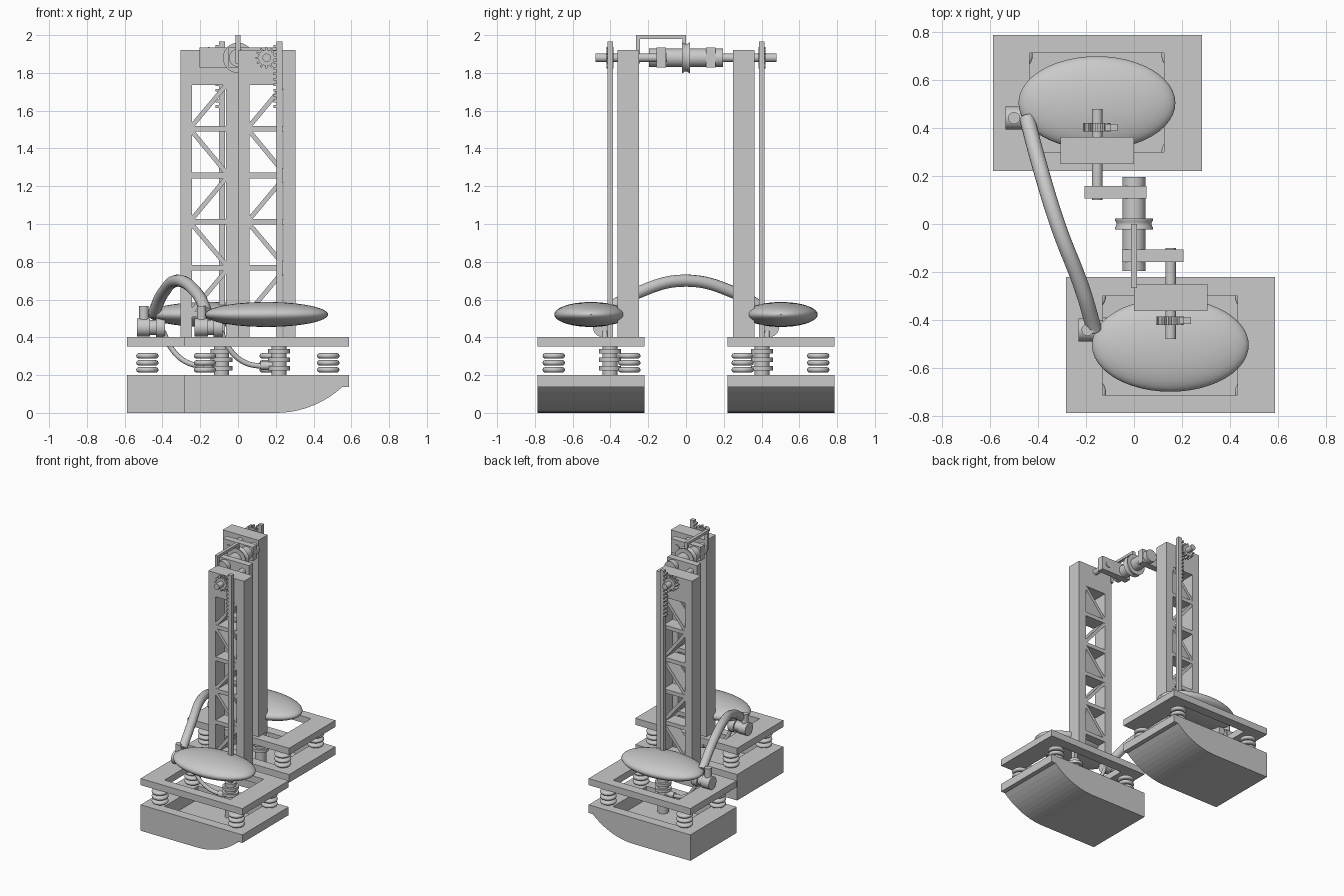
import bpy, bmesh, math
from mathutils import Matrix, Vector

if "Cube" in bpy.data.objects:
    bpy.data.objects.remove(bpy.data.objects["Cube"])

grey = bpy.data.materials.new("machine grey")
grey.diffuse_color = (0.59, 0.59, 0.59, 1)
grey.use_nodes = True
grey.node_tree.nodes["Principled BSDF"].inputs["Base Color"].default_value = grey.diffuse_color
OFFSET = -0.305          # x shift of the rear leg
rear = False             # rear leg is mirrored in y and shifted in x


def finish(name, bm, smooth=False):
    if rear:
        bmesh.ops.scale(bm, vec=(1, -1, 1), verts=bm.verts)
        bmesh.ops.translate(bm, vec=(OFFSET, 0, 0), verts=bm.verts)
    bmesh.ops.recalc_face_normals(bm, faces=bm.faces)
    me = bpy.data.meshes.new(name)
    bm.to_mesh(me)
    bm.free()
    me.materials.append(grey)
    ob = bpy.data.objects.new(name, me)
    bpy.context.collection.objects.link(ob)
    if smooth:
        bpy.ops.object.select_all(action='DESELECT')
        ob.select_set(True)
        bpy.context.view_layer.objects.active = ob
        bpy.ops.object.shade_smooth_by_angle(angle=math.radians(35))
    return ob


def add_box(bm, x, y, z, rot=None):
    size = Vector((x[1] - x[0], y[1] - y[0], z[1] - z[0]))
    mid = Vector((sum(x), sum(y), sum(z))) / 2
    m = Matrix.Translation(mid)
    if rot is not None:
        m = m @ Matrix.Rotation(rot, 4, 'Y')
    bmesh.ops.create_cube(bm, size=1, matrix=m @ Matrix.Diagonal((*size, 1)))


def box(name, x, y, z):
    bm = bmesh.new()
    add_box(bm, x, y, z)
    return finish(name, bm)


def lathe(name, centre, axis, profile, n=32):
    """Turn (radius, distance) points about an axis through centre."""
    bm = bmesh.new()
    rings = []
    for r, d in profile:
        ring = []
        for i in range(n):
            a = 2 * math.pi * i / n
            c, s = r * math.cos(a), r * math.sin(a)
            p = {'X': (d, c, s), 'Y': (c, d, s), 'Z': (c, s, d)}[axis]
            ring.append(bm.verts.new(Vector(centre) + Vector(p)))
        rings.append(ring)
    for a, b in zip(rings, rings[1:]):
        for i in range(n):
            j = (i + 1) % n
            bm.faces.new((a[i], a[j], b[j], b[i]))
    bm.faces.new(rings[0])
    bm.faces.new(rings[-1])
    return finish(name, bm, True)


def prism(name, outline, y0, y1):
    """Extrude an x-z outline along y."""
    bm = bmesh.new()
    f = bm.faces.new([bm.verts.new((x, y0, z)) for x, z in outline])
    r = bmesh.ops.extrude_face_region(bm, geom=[f])
    bmesh.ops.translate(bm, vec=(0, y1 - y0, 0),
                        verts=[v for v in r['geom'] if isinstance(v, bmesh.types.BMVert)])
    return finish(name, bm)


def cut(ob, x, y, z):
    tool = box(ob.name + "_cutter", x, y, z)
    mod = ob.modifiers.new("opening", 'BOOLEAN')
    mod.object, mod.solver = tool, 'EXACT'
    bpy.context.view_layer.objects.active = ob
    bpy.ops.object.modifier_apply(modifier=mod.name)
    bpy.data.objects.remove(tool, do_unlink=True)


def tube(name, points, radius):
    cu = bpy.data.curves.new(name, 'CURVE')
    cu.dimensions = '3D'
    cu.bevel_depth, cu.bevel_resolution = radius, 4
    cu.use_fill_caps = True
    sp = cu.splines.new('BEZIER')
    sp.bezier_points.add(len(points) - 1)
    for bp, (x, y, z) in zip(sp.bezier_points, points):
        bp.co = (x + OFFSET, -y, z) if rear else (x, y, z)
        bp.handle_left_type = bp.handle_right_type = 'AUTO'
    cu.materials.append(grey)
    bpy.context.collection.objects.link(bpy.data.objects.new(name, cu))


def build_leg(tag):
    X, Y = (-0.282, 0.587), (-0.785, -0.22)
    hole_x, hole_y = (-0.13, 0.43), (-0.71, -0.3)

    # Hollow foot with an upswept toe
    toe = [(0.2 + 0.52 * math.sin(t), 0.52 - 0.52 * math.cos(t))
           for t in [0.745 * i / 10 for i in range(11)]]
    foot = prism(tag + "_foot", [(X[0], 0.2), (X[0], 0)] + toe + [(X[1], toe[-1][1]), (X[1], 0.2)], *Y)
    cut(foot, hole_x, hole_y, (0.1, 0.3))

    # Deck plate with opening
    deck = box(tag + "_deck", X, Y, (0.352, 0.403))
    cut(deck, hole_x, hole_y, (0.3, 0.5))

    # Spring rings at the corners
    for x in (-0.175, 0.478):
        for y in (-0.7, -0.3):
            for z in (0.228, 0.265, 0.302):
                prof = [(0.045 + 0.014 * math.sin(a), z - 0.014 * math.cos(a))
                        for a in [math.pi * i / 8 for i in range(9)]]
                lathe(tag + "_spring", (x, y, 0), 'Z', prof, 24)

    # Lattice tower
    py = (-0.362, -0.25)
    bm = bmesh.new()
    add_box(bm, (0, 0.062), py, (0.403, 1.92))
    add_box(bm, (0.242, 0.305), py, (0.403, 1.92))
    add_box(bm, (0.062, 0.242), py, (1.735, 1.92))
    levels = [1.75, 1.505, 1.257, 1.012, 0.768, 0.523]
    for i, z in enumerate(levels):
        if i:
            add_box(bm, (0.06, 0.244), py, (z - 0.015, z + 0.015))
            h = levels[i - 1] - z - 0.03
            mid = (levels[i - 1] + z) / 2
            ang = math.atan2(h, 0.18) * (-1 if i % 2 else 1)
            L = math.hypot(h, 0.18) / 2
            add_box(bm, (0.152 - L, 0.152 + L), (py[0] + 0.002, py[1] - 0.002),
                    (mid - 0.012, mid + 0.012), ang)
    finish(tag + "_tower", bm)

    # Flattened ellipsoid tank
    bm = bmesh.new()
    bmesh.ops.create_uvsphere(bm, u_segments=48, v_segments=24, radius=1)
    bmesh.ops.transform(bm, verts=bm.verts,
                        matrix=Matrix.Translation((0.151, -0.503, 0.521)) @ Matrix.Diagonal((0.326, 0.194, 0.066, 1)))
    finish(tag + "_tank", bm, True)

    # Toothed rack rod
    bm = bmesh.new()
    add_box(bm, (0.205, 0.236), (-0.416, -0.386), (0.3, 1.965))
    for i in range(12):
        z = 1.615 + i * 0.029
        add_box(bm, (0.187, 0.207), (-0.416, -0.386), (z, z + 0.014))
    finish(tag + "_rack", bm)

    # Piston with flanges under the rack
    prof = [(0.04, 0.1)]
    for z in (0.225, 0.27, 0.315):
        prof += [(0.04, z), (0.058, z), (0.058, z + 0.022), (0.04, z + 0.022)]
    lathe(tag + "_piston", (0.218, -0.402, 0), 'Z', prof + [(0.04, 0.365)])

    # Pinion gear
    teeth = []
    for i in range(12):
        for k, r in ((-0.26, 0.042), (-0.15, 0.058), (0.15, 0.058), (0.26, 0.042)):
            a = 2 * math.pi * (i + k) / 12
            teeth.append((0.15 + r * math.cos(a), 1.88 + r * math.sin(a)))
    prism(tag + "_pinion", teeth, -0.42, -0.385)

    # Drive shaft and crank arm reaching back to the central axle
    lathe(tag + "_drive_shaft", (0.152, 0, 1.88), 'Y', [(0.022, -0.478), (0.022, -0.1)], 24)
    arm_x = (0.1, 0.356) if rear else (-0.05, 0.205)
    box(tag + "_crank_arm", arm_x, (-0.157, -0.107), (1.828, 1.935))

    # Pump on the deck, with its upright fitting
    lathe(tag + "_pump", (0, -0.44, 0.453), 'X',
          [(0.048, -0.23), (0.048, -0.16), (0.04, -0.16), (0.04, -0.13),
           (0.052, -0.13), (0.052, -0.082)])
    lathe(tag + "_pump_fitting", (-0.193, -0.44, 0), 'Z', [(0.025, 0.46), (0.025, 0.565)], 20)

    # Thin feed line from pump to piston
    tube(tag + "_feed_line", [(-0.09, -0.43, 0.43), (-0.05, -0.425, 0.345), (0.03, -0.41, 0.27),
                              (0.13, -0.402, 0.247), (0.2, -0.402, 0.247)], 0.014)
    lathe(tag + "_feed_fitting", (0, -0.402, 0.25), 'X', [(0.022, 0.12), (0.022, 0.2)], 16)


build_leg("front")
rear = True
build_leg("rear")
rear = False

# Central axle with shallow-grooved pulley
lathe("axle", (0, 0, 1.88), 'Y', [(0.048, -0.195), (0.048, 0.195)])
lathe("pulley", (0, 0, 1.88), 'Y',
      [(0.05, -0.022), (0.08, -0.022), (0.08, -0.016), (0.073, -0.006),
       (0.073, 0.006), (0.08, 0.016), (0.08, 0.022), (0.05, 0.022)], 40)

# Bent pointer arm from tower to pulley
box("pointer_post", (-0.012, 0.012), (-0.265, -0.243), (1.85, 2.0))
box("pointer_bar", (-0.012, 0.012), (-0.265, 0.0), (1.98, 2.0))
box("pointer_tip", (-0.012, 0.012), (-0.018, 0.0), (1.95, 2.0))

# Arched hose joining both pumps
tube("cross_hose", [(-0.165, -0.44, 0.53), (-0.215, -0.27, 0.63), (-0.318, 0, 0.7),
                    (-0.40, 0.27, 0.63), (-0.445, 0.44, 0.53)], 0.032)
